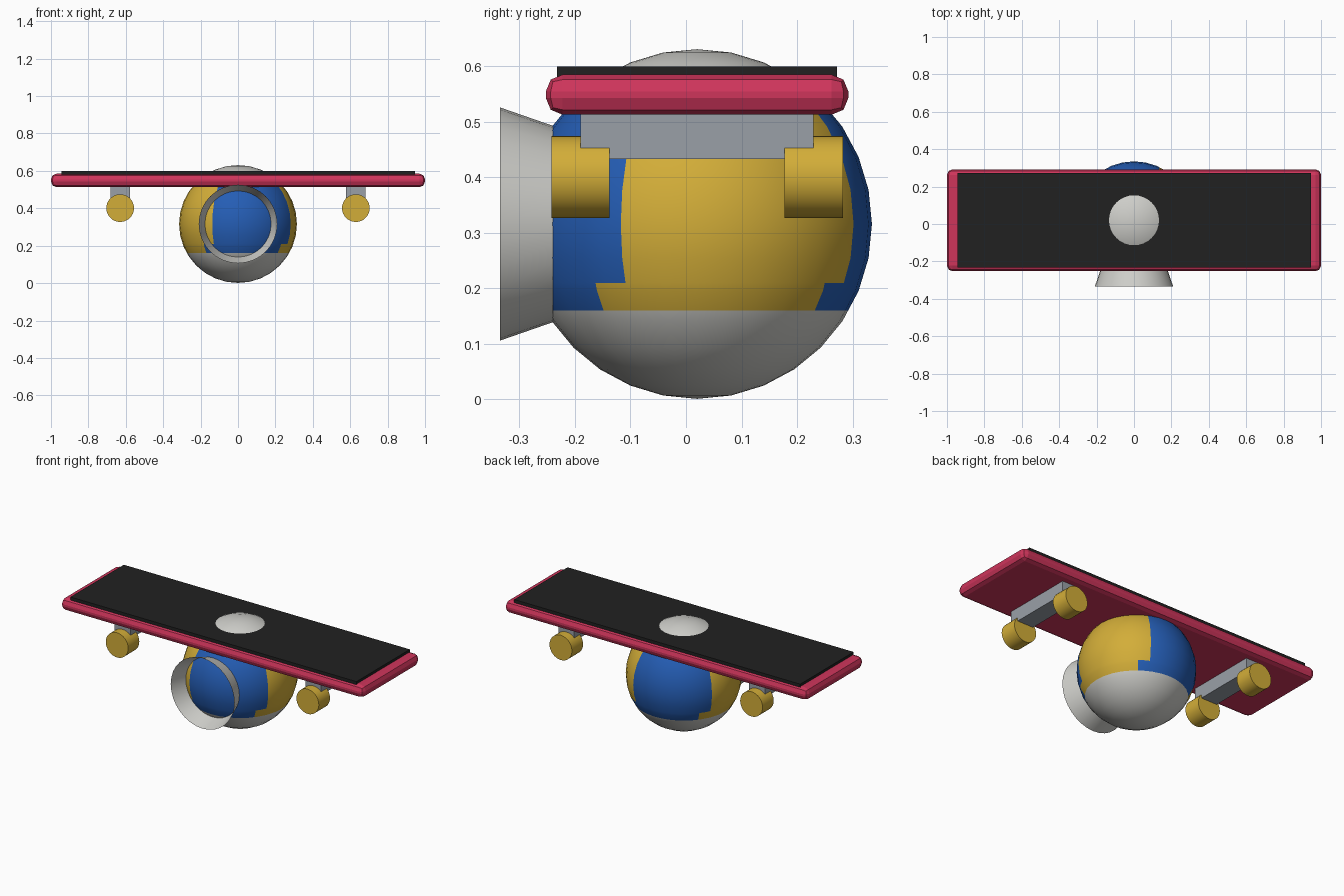
import bpy, bmesh, math
from mathutils import Vector, Matrix

cube = bpy.data.objects.get("Cube")
if cube:
    bpy.data.objects.remove(cube, do_unlink=True)


def material(name, rgb):
    m = bpy.data.materials.new(name)
    m.use_nodes = True
    m.diffuse_color = (*rgb, 1)
    m.node_tree.nodes["Principled BSDF"].inputs["Base Color"].default_value = (*rgb, 1)
    return m


RED = material("crimson", (0.62, 0.035, 0.105))
BLACK = material("grip black", (0.015, 0.015, 0.015))
GOLD = material("gold", (0.65, 0.42, 0.04))
BLUE = material("blue", (0.018, 0.11, 0.46))
PALE = material("pale grey", (0.62, 0.62, 0.59))
STEEL = material("steel grey", (0.32, 0.35, 0.39))

MID_Y = 0.02
BALL = Vector((0, MID_Y, 0.316))
RADIUS = 0.315


def finish(name, bm, mats, smooth=False):
    mesh = bpy.data.meshes.new(name)
    bm.to_mesh(mesh)
    bm.free()
    obj = bpy.data.objects.new(name, mesh)
    bpy.context.collection.objects.link(obj)
    for m in mats:
        mesh.materials.append(m)
    if smooth:
        bpy.ops.object.select_all(action='DESELECT')
        obj.select_set(True)
        bpy.context.view_layer.objects.active = obj
        bpy.ops.object.shade_smooth_by_angle(angle=math.radians(35))
    return obj


def box(name, center, size, mat):
    bm = bmesh.new()
    bmesh.ops.create_cube(bm, size=1, matrix=Matrix.Translation(center) @ Matrix.Diagonal((*size, 1)))
    return finish(name, bm, [mat])


def tube(name, center, front_r, back_r, depth, mat, caps):
    # Cylinder or cone lying along y
    bm = bmesh.new()
    turn = Matrix.Translation(center) @ Matrix.Rotation(math.pi / 2, 4, 'X')
    bmesh.ops.create_cone(bm, cap_ends=caps, segments=32, radius1=back_r,
                          radius2=front_r, depth=depth, matrix=turn)
    return finish(name, bm, [mat], smooth=True)


# Board with chamfered rim, and its grip sheet
board = box("board", (0, MID_Y, 0.549), (2, 0.545, 0.072), RED)
bevel = board.modifiers.new("rim", 'BEVEL')
bevel.width = 0.03
bevel.segments = 2
box("grip_sheet", (0, MID_Y, 0.588), (1.89, 0.504, 0.024), BLACK)

# Axle blocks and wheels
for side, x in (("left", 0.63), ("right", -0.63)):
    box(side + "_axle_block", (x, MID_Y, 0.477), (0.105, 0.42, 0.088), STEEL)
    for end, y in (("front", -0.19), ("back", 0.23)):
        tube(f"{side}_{end}_wheel", (x, y, 0.401), 0.074, 0.074, 0.105, GOLD, True)

# Ball, cut along its colour borders
UPPER, LOWER = -26, -38.5          # border directions in degrees
CAP, STEP, BASE = 0.56, 0.21, 0.16  # border heights
bm = bmesh.new()
bmesh.ops.create_uvsphere(bm, u_segments=32, v_segments=16, radius=RADIUS,
                          matrix=Matrix.Translation(BALL))


def cut(point, normal, low, high):
    faces = [f for f in bm.faces if low < f.calc_center_median().z < high]
    geom = {g for f in faces for g in (*f.verts, *f.edges, f)}
    bmesh.ops.bisect_plane(bm, geom=list(geom), dist=1e-5, plane_co=point, plane_no=normal)


for height in (BASE, STEP, CAP):
    cut((0, 0, height), (0, 0, 1), -1, 2)
for start, low, high in ((UPPER, STEP, CAP), (LOWER, BASE, STEP)):
    for quarter in (0, 90):
        a = math.radians(start + quarter)
        cut(BALL, (-math.sin(a), math.cos(a), 0), low, high)

for f in bm.faces:
    c = f.calc_center_median()
    if c.z > CAP or c.z < BASE:
        f.material_index = 0
    else:
        start = UPPER if c.z > STEP else LOWER
        angle = math.degrees(math.atan2(c.y - MID_Y, c.x)) - start
        f.material_index = 1 + int(angle % 180 // 90)
finish("ball", bm, [PALE, GOLD, BLUE], smooth=True)

# Open flared nozzle on the front of the ball
tube("nozzle", (0, -0.2875, BALL.z), 0.21, 0.177, 0.095, PALE, False)
